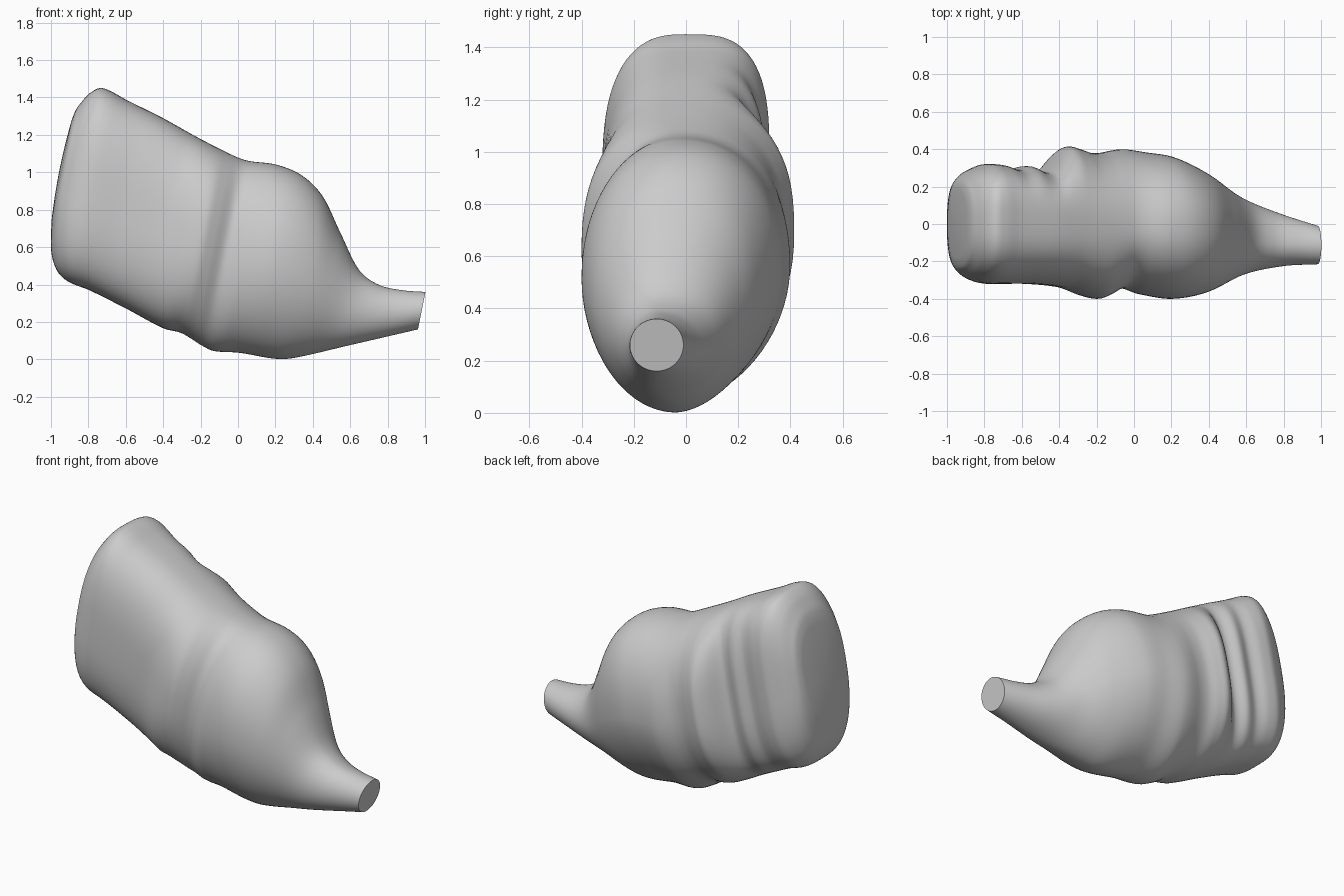
import bpy
import bmesh
import math

# Remove the default cube only
default_cube = bpy.data.objects.get("Cube")
if default_cube:
    bpy.data.objects.remove(default_cube, do_unlink=True)

LEAN = 0.2       # every cross-section plane leans by this much x per unit of z
STATIONS = 170   # cross-sections along the body
SEGMENTS = 80    # points around each cross-section

# Outline curves: (station, value); a station is x - LEAN * z
crest = [(-1.145, 1.28), (-1.135, 1.33), (-1.115, 1.37), (-1.08, 1.42), (-1.03, 1.45),
         (-0.97, 1.435), (-0.88, 1.39), (-0.66, 1.29), (-0.44, 1.18), (-0.22, 1.08),
         (-0.15, 1.06), (0, 1.04), (0.15, 0.98), (0.28, 0.87), (0.41, 0.68), (0.55, 0.48),
         (0.67, 0.4), (0.8, 0.37), (0.93, 0.36)]
keel = [(-1.145, 0.74), (-1.135, 0.68), (-1.115, 0.58), (-1.08, 0.5), (-1.04, 0.45),
        (-0.98, 0.41), (-0.87, 0.37), (-0.65, 0.27), (-0.43, 0.165), (-0.33, 0.14),
        (-0.21, 0.075), (-0.14, 0.045), (0, 0.035), (0.2, 0.003), (0.3, 0.008),
        (0.58, 0.075), (0.93, 0.16)]
front_side = [(-1.145, -0.19), (-1.135, -0.225), (-1.115, -0.25), (-1.08, -0.28),
              (-1.03, -0.305), (-0.96, -0.32), (-0.75, -0.32), (-0.53, -0.34),
              (-0.4, -0.385), (-0.32, -0.4), (-0.26, -0.38), (-0.18, -0.345),
              (-0.08, -0.375), (0.1, -0.4), (0.3, -0.365), (0.53, -0.27),
              (0.75, -0.225), (0.93, -0.215)]
back_side = [(-1.145, 0.19), (-1.135, 0.22), (-1.115, 0.245), (-1.08, 0.275), (-1.03, 0.3),
             (-0.97, 0.32), (-0.9, 0.315), (-0.6, 0.31), (-0.45, 0.34), (-0.3, 0.38),
             (-0.18, 0.4), (-0.05, 0.385), (0.1, 0.36), (0.3, 0.27), (0.5, 0.15),
             (0.72, 0.06), (0.93, -0.01)]
# Ribs raised on the back, added to the back outline and fading up and down
back_ribs = [(-0.95, 0), (-0.9, 0), (-0.82, -0.02), (-0.74, 0), (-0.67, -0.027),
             (-0.63, -0.02), (-0.56, 0.055), (-0.5, 0.085), (-0.44, 0.06),
             (-0.36, 0.015), (-0.28, 0), (0.93, 0)]
spine = [(-1.145, 0), (-0.2, -0.02), (0.1, -0.03), (0.4, -0.06), (0.6, -0.1), (0.93, -0.112)]
# Squareness of the section corners: two is an ellipse, more is boxier
upper_front = [(-1.145, 2.4), (-1, 2.7), (-0.6, 2.6), (-0.2, 2.2), (0.2, 2.1), (0.6, 2), (0.93, 2)]
upper_back = [(-1.145, 2.6), (-1, 3.4), (-0.6, 2.8), (-0.2, 2.2), (0.25, 2.3), (0.6, 2), (0.93, 2)]
lower_front = [(-1.145, 2.6), (-1, 3), (-0.6, 2.7), (-0.2, 2.1), (0.1, 1.95), (0.6, 2), (0.93, 2)]
lower_back = [(-1.145, 2.6), (-1, 3), (-0.6, 2.6), (-0.2, 1.9), (0.1, 1.75), (0.6, 1.95), (0.93, 2)]


def slope(curve, index):
    """Tangent of an outline curve at one of its points."""
    before = curve[max(index - 1, 0)]
    after = curve[min(index + 1, len(curve) - 1)]
    return (after[1] - before[1]) / (after[0] - before[0])


def sample(curve, station):
    """Smooth value of an outline curve at any station."""
    index = 0
    while index < len(curve) - 2 and station > curve[index + 1][0]:
        index += 1
    (start, low), (end, high) = curve[index], curve[index + 1]
    span = end - start
    t = min(max((station - start) / span, 0), 1)
    ease = t * t * (3 - 2 * t)
    leave = t * (1 - t) ** 2 * span * slope(curve, index)
    arrive = t * t * (t - 1) * span * slope(curve, index + 1)
    return low + (high - low) * ease + leave + arrive


def signed_power(value, exponent):
    return math.copysign(abs(value) ** exponent, value)


def section_points(station, scale=1, dome=0):
    """Rounded-box cross-section with its own corner shape in each quarter."""
    top, bottom = sample(crest, station), sample(keel, station)
    front, back = sample(front_side, station), sample(back_side, station)
    middle, rib = sample(spine, station), sample(back_ribs, station)
    for step in range(SEGMENTS):
        angle = math.tau * step / SEGMENTS
        cosine, sine = math.cos(angle), math.sin(angle)
        if cosine > 0:
            corner = upper_back if sine > 0 else lower_back
            reach = back - middle + rib * cosine
        else:
            corner = upper_front if sine > 0 else lower_front
            reach = middle - front
        exponent = 2 / sample(corner, station)
        across = signed_power(cosine, exponent) * scale
        upward = signed_power(sine, exponent) * scale
        z = (top + bottom) / 2 + upward * (top - bottom) / 2
        yield station - dome + LEAN * z, middle + across * reach, z


def make_material(name, color):
    material = bpy.data.materials.new(name)
    material.use_nodes = True
    material.diffuse_color = color
    material.node_tree.nodes["Principled BSDF"].inputs["Base Color"].default_value = color
    return material


bm = bmesh.new()
first, last = crest[0][0], crest[-1][0]
rings = []


def add_ring(points):
    rings.append([bm.verts.new(point) for point in points])


# Gently domed wide end: shrunken copies of the first section
for scale in (0.1, 0.3, 0.5, 0.7, 0.85, 0.95):
    add_ring(section_points(first, scale, 0.012 * (1 - scale ** 2)))

# Body with spout: leaning sections, closer together near the wide end
for number in range(STATIONS + 1):
    add_ring(section_points(first + (last - first) * (number / STATIONS) ** 1.25))

for ring, following in zip(rings, rings[1:]):
    for step in range(SEGMENTS):
        turn = (step + 1) % SEGMENTS
        bm.faces.new((ring[step], ring[turn], following[turn], following[step]))

# Close the wide end and the flat tip of the spout
bm.faces.new(rings[0])
bm.faces.new(rings[-1])
bmesh.ops.recalc_face_normals(bm, faces=bm.faces)

mesh = bpy.data.meshes.new("bulb_body")
bm.to_mesh(mesh)
bm.free()
body = bpy.data.objects.new("bulb_body", mesh)
bpy.context.collection.objects.link(body)
mesh.materials.append(make_material("plain grey", (0.6, 0.6, 0.6, 1)))

# Smooth shading with a crisp spout rim
bpy.ops.object.select_all(action="DESELECT")
body.select_set(True)
bpy.context.view_layer.objects.active = body
bpy.ops.object.shade_smooth_by_angle(angle=math.radians(60))
